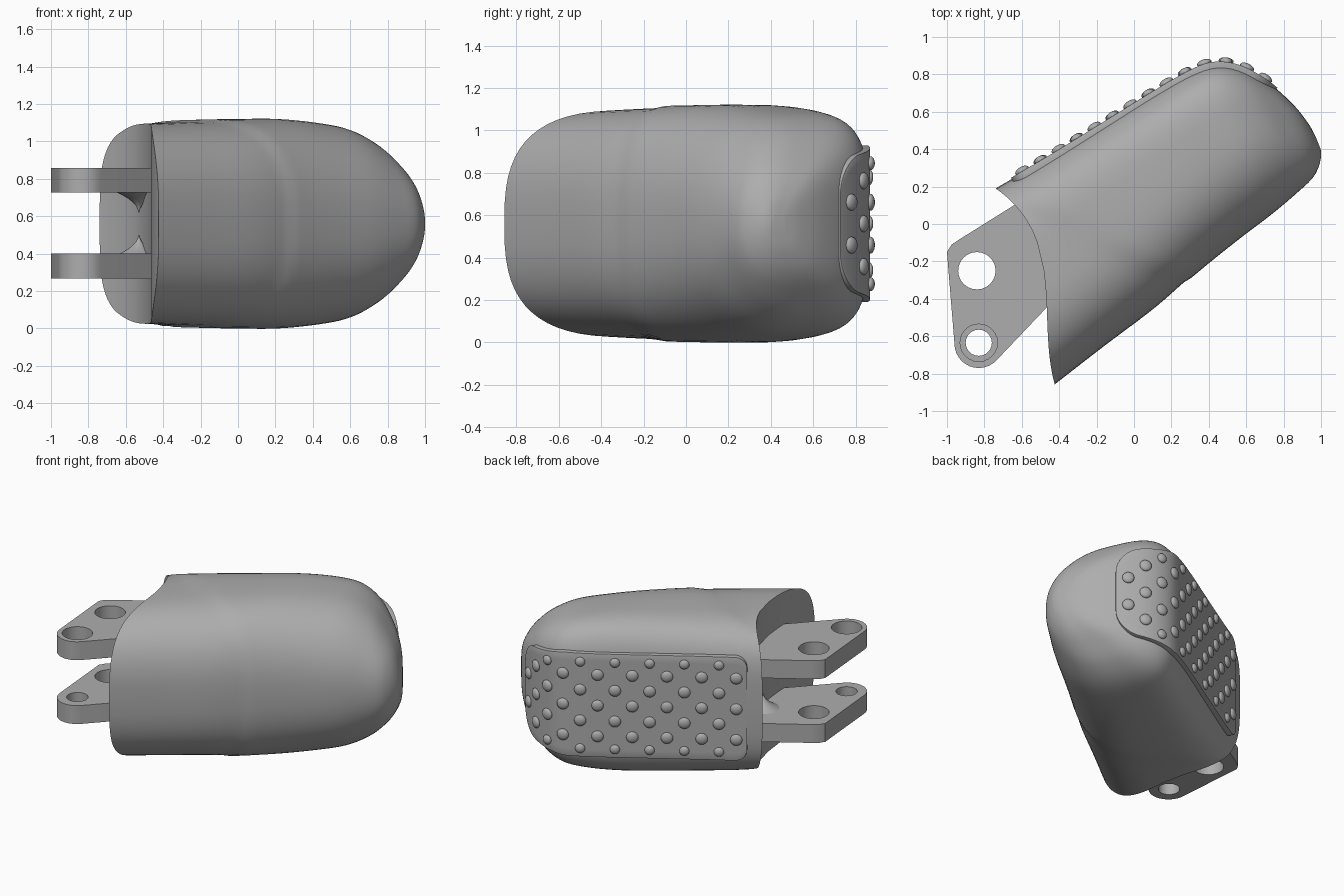
import bpy, bmesh, math
from mathutils import Vector, Matrix

cube = bpy.data.objects.get("Cube")
if cube:
    bpy.data.objects.remove(cube, do_unlink=True)

grey = bpy.data.materials.new("mid grey")
grey.use_nodes = True
grey.diffuse_color = (0.42, 0.42, 0.42, 1)
grey.node_tree.nodes["Principled BSDF"].inputs["Base Color"].default_value = (0.42, 0.42, 0.42, 1)

MID = 0.56  # height of the symmetry plane


def finish(obj, angle=35):
    obj.data.materials.append(grey)
    bpy.ops.object.select_all(action='DESELECT')
    obj.select_set(True)
    bpy.context.view_layer.objects.active = obj
    bpy.ops.object.shade_smooth_by_angle(angle=math.radians(angle))
    return obj


def from_bmesh(name, bm, angle=35):
    bmesh.ops.recalc_face_normals(bm, faces=bm.faces)
    mesh = bpy.data.meshes.new(name)
    bm.to_mesh(mesh)
    bm.free()
    obj = bpy.data.objects.new(name, mesh)
    bpy.context.collection.objects.link(obj)
    return finish(obj, angle)


def smooth_rows(rows, steps):
    """Catmull-Rom interpolation through rows of numbers."""
    out = []
    for i in range(len(rows) - 1):
        a, b, c, d = (rows[min(max(j, 0), len(rows) - 1)] for j in range(i - 1, i + 3))
        for k in range(steps):
            t = k / steps
            out.append([0.5 * (2 * q + (r - p) * t + (2 * p - 5 * q + 4 * r - s) * t * t
                               + (3 * q - p - 3 * r + s) * t ** 3)
                        for p, q, r, s in zip(a, b, c, d)])
    return out + [list(rows[-1])]


# Sections: pad-side x, y, outer-side x, y, half height, bow, outer roundness
stations = smooth_rows([
    (-.74, .19, -.42, -.87, .545, .13, 2.8),
    (-.45, .36, -.15, -.66, .555, .06, 2.7),
    (-.15, .545, .12, -.455, .56, .02, 2.6),
    (.1, .7, .34, -.26, .56, 0, 2.5),
    (.3, .815, .55, -.09, .54, 0, 2.4),
    (.43, .86, .74, .055, .505, 0, 2.3),
    (.57, .84, .87, .165, .43, 0, 2.2),
    (.72, .755, .95, .24, .325, 0, 2.2),
    (.85, .64, .985, .3, .23, 0, 2.1),
    (.93, .54, 1.0, .36, .13, 0, 2),
    (.97, .47, .998, .4, .04, 0, 2)], 6)


def power(v, e):
    return math.copysign(abs(v) ** e, v)


def section_point(row, angle):
    px, py, qx, qy, h, bow, p_outer = row
    c, s = math.cos(angle), math.sin(angle)
    p = 4 if c > 0 else p_outer
    u, v = power(c, 2 / p), power(s, 2 / p)
    start, chord = Vector((px, py)), Vector((qx - px, qy - py))
    t = 0.45 * (1 - u) if u > 0 else 0.45 - 0.55 * u
    pt = start + chord * t
    # sleeve ridge: the shell is slightly thinner behind a slanted line
    f = min(max((pt.y - 0.05 + 0.4 * (pt.x + 0.6)) / 0.08 + 0.5, 0), 1)
    thin = 1 - f * f * (3 - 2 * f)
    if u < 0:
        t += 0.012 * u * thin
        pt = start + chord * t
    side = Vector((-chord.y, chord.x)).normalized()
    pt += side * bow * 6.75 * t * (1 - t) ** 2
    return pt.x, pt.y, MID + h * v * (1 - 0.018 * thin)


# Fingertip shell: lofted sections, with a hollow-curved wall at the joint end
N = 64
bm = bmesh.new()
rings = [[bm.verts.new(section_point(r, 2 * math.pi * k / N)) for k in range(N)] for r in stations]
for a, b in zip(rings, rings[1:]):
    for k in range(N):
        bm.faces.new((a[k], a[(k + 1) % N], b[(k + 1) % N], b[k]))
for ring in (rings[0], rings[-1]):
    for k in range(N // 2):
        quad = [ring[k], ring[k + 1], ring[N - k - 1], ring[(N - k) % N]]
        bm.faces.new(list(dict.fromkeys(quad)))
from_bmesh("fingertip_shell", bm)

# Path along the gripping side, walked by arc length
path = [Vector((r[0], r[1], 0)) for r in stations]


def on_path(dist):
    for a, b in zip(path, path[1:]):
        seg = (b - a).length
        if dist <= seg:
            break
        dist -= seg
    d = (b - a).normalized()
    return a + d * dist, d, Vector((-d.y, d.x, 0))


# Grip pad: raised plate with rounded corners that wraps round the tip
PAD_START, PAD_END, PAD_HALF, CORNER, LIFT = 0.1, 1.72, 0.37, 0.08, 0.008
COLS, ROWS = 80, 14
bm = bmesh.new()
grid = []
for i in range(COLS + 1):
    s = PAD_START + (PAD_END - PAD_START) * (1 - math.cos(math.pi * i / COLS)) / 2
    near = min(s - PAD_START, PAD_END - s)
    r = CORNER if s < 1 else 0.16
    cut = r - math.sqrt(max(r * r - max(r - near, 0) ** 2, 0))
    half = PAD_HALF - cut - 0.07 * max(0, (s - 1.3) / 0.42)
    pos, _, n = on_path(s)
    grid.append([bm.verts.new(pos + n * LIFT + Vector((0, 0, MID + half * (2 * j / ROWS - 1))))
                 for j in range(ROWS + 1)])
for a, b in zip(grid, grid[1:]):
    for j in range(ROWS):
        bm.faces.new((a[j], a[j + 1], b[j + 1], b[j]))
pad = from_bmesh("grip_pad", bm, 50)
if pad.data.polygons[len(pad.data.polygons) // 2].normal.y < 0:
    pad.data.flip_normals()
solid = pad.modifiers.new("thickness", 'SOLIDIFY')
solid.thickness, solid.offset = 0.07, -1
bev = pad.modifiers.new("soft_edge", 'BEVEL')
bev.width, bev.segments, bev.angle_limit = 0.012, 2, math.radians(50)

# Grip studs: staggered columns of flattened domes
bm = bmesh.new()
for col in range(14):
    if col == 13:
        heights = (-.11, .11)
    elif col % 2:
        heights = (-.31, -.11, .11, .31)
    else:
        heights = (-.22, 0, .22)
    pos, d, n = on_path(0.17 + 0.113 * col)
    for z in heights:
        r = 0.033 if abs(z) > 0.3 else 0.04
        z *= 0.92 if col > 10 else 1
        frame = Matrix((d, Vector((0, 0, 1)), n)).transposed().to_4x4()
        m = Matrix.Translation(pos + n * 0.012 + Vector((0, 0, MID + z))) @ frame
        bmesh.ops.create_uvsphere(bm, u_segments=16, v_segments=10, radius=1,
                                  matrix=m @ Matrix.Diagonal((r, r, 0.02, 1)))
from_bmesh("grip_studs", bm, 60)


# Hinge lugs: flat plates with two bores
def circle(x, y, r, n=24, a0=0, a1=360):
    full = a1 - a0 == 360
    return [(x + r * math.cos(math.radians(a0 + (a1 - a0) * k / (n if full else n - 1))),
             y + r * math.sin(math.radians(a0 + (a1 - a0) * k / (n if full else n - 1))))
            for k in range(n)]


outline = ([(-.45, .22), (-.93, -.08), (-.975, -.11), (-1, -.15)]
           + circle(-.83, -.64, .13, 12, 190, 318) + [(-.47, -.45), (-.3, -.27)])


def lug(name, z, pin_radius):
    curve = bpy.data.curves.new(name, 'CURVE')
    curve.dimensions, curve.fill_mode, curve.extrude = '2D', 'BOTH', 0.066
    for pts in (outline, circle(-.84, -.25, .1), circle(-.83, -.635, pin_radius)):
        sp = curve.splines.new('POLY')
        sp.points.add(len(pts) - 1)
        for p, (x, y) in zip(sp.points, pts):
            p.co = (x, y, 0, 1)
        sp.use_cyclic_u = True
    obj = bpy.data.objects.new(name, curve)
    obj.location.z = z
    bpy.context.collection.objects.link(obj)
    bpy.ops.object.select_all(action='DESELECT')
    obj.select_set(True)
    bpy.context.view_layer.objects.active = obj
    bpy.ops.object.convert(target='MESH')
    obj = bpy.context.object
    bm = bmesh.new()
    bm.from_mesh(obj.data)
    bmesh.ops.remove_doubles(bm, verts=bm.verts, dist=0.0005)
    bm.to_mesh(obj.data)
    bm.free()
    finish(obj, 30)


lug("upper_hinge_lug", MID + 0.232, 0.1)
lug("lower_hinge_lug", MID - 0.226, 0.07)

# Concave fillets where the lugs meet the end wall
for name, sign in (("upper_lug_fillet", 1), ("lower_lug_fillet", -1)):
    bm = bmesh.new()
    prof = [(0.12 * (1 - k / 6) ** 2 + 0.003, 0.17 - 0.11 * k / 6) for k in range(7)]
    loops = [[bm.verts.new((x, y, MID + sign * z)) for x, y in circle(-.53, -.12, r)]
             for r, z in prof]
    for a, b in zip(loops, loops[1:]):
        for k in range(24):
            bm.faces.new((a[k], a[(k + 1) % 24], b[(k + 1) % 24], b[k]))
    bm.faces.new(loops[0])
    bm.faces.new(loops[-1])
    from_bmesh(name, bm)
